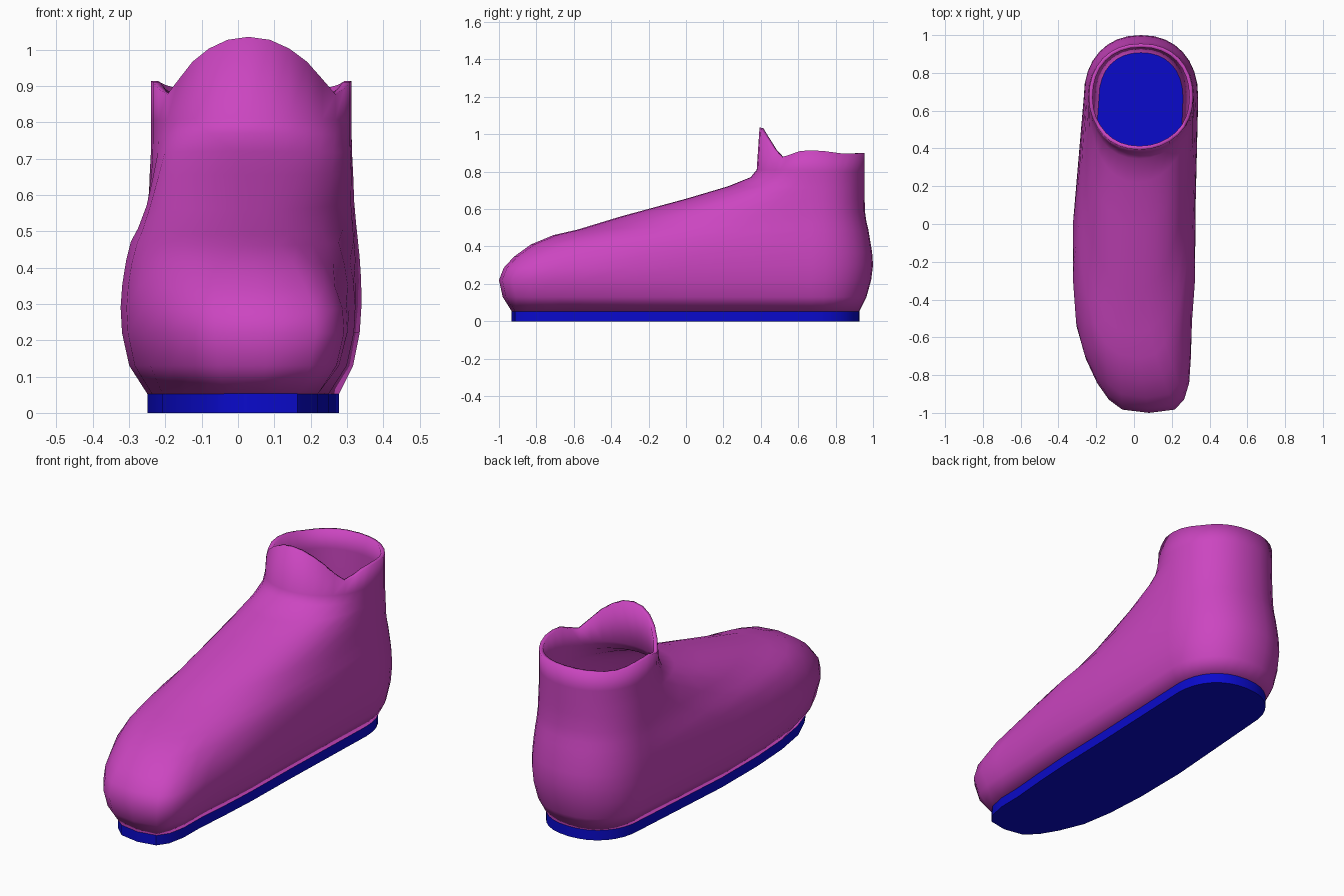
import bpy
import bmesh
import math

if "Cube" in bpy.data.objects:
    bpy.data.objects.remove(bpy.data.objects["Cube"])

SIDES = 32
CENTRE_Y = 0.67   # ankle axis


def clamp(v):
    return max(0.0, min(1.0, v))


def lerp_table(table, v):
    for (a, za), (b, zb) in zip(table, table[1:]):
        if v <= b:
            return za + (zb - za) * (v - a) / (b - a)
    return table[-1][1]


def ring(yf, zf, yb, zb, wf, wb, n):
    """Egg-shaped ring: long squarish front half, round heel half, slightly tilted."""
    pts = []
    for i in range(SIDES):
        t = 2 * math.pi * i / SIDES
        s, c = math.sin(t), math.cos(t)
        e = 2 / n if c > 0 else 2 / 2.2
        along, across = abs(c) ** e, math.copysign(abs(s) ** e, s)
        if c > 0:
            y = CENTRE_Y - (CENTRE_Y - yf) * along
            w = wb + (wf - wb) * clamp(along * 1.6)
        else:
            y = CENTRE_Y + (yb - CENTRE_Y) * along
            w = wb
        z = zf + (zb - zf) * (y - yf) / (yb - yf)
        shift = 0.037 * clamp(y / 0.5) + 0.08 * clamp((-0.6 - y) / 0.4)
        pts.append((w * across + shift, y, z))
    return pts


def loft(name, rings, color, capped=False):
    bm = bmesh.new()
    rows = [[bm.verts.new(p) for p in r] for r in rings]
    for lo, hi in zip(rows, rows[1:]):
        for i in range(SIDES):
            j = (i + 1) % SIDES
            bm.faces.new((lo[i], lo[j], hi[j], hi[i]))
    if capped:
        bm.faces.new(rows[0][::-1])
        bm.faces.new(rows[-1])
    mesh = bpy.data.meshes.new(name)
    bm.to_mesh(mesh)
    bm.free()
    obj = bpy.data.objects.new(name, mesh)
    bpy.context.collection.objects.link(obj)
    mat = bpy.data.materials.new(name + "_color")
    mat.diffuse_color = color
    mat.use_nodes = True
    mat.node_tree.nodes["Principled BSDF"].inputs["Base Color"].default_value = mat.diffuse_color
    mesh.materials.append(mat)
    bpy.ops.object.select_all(action='DESELECT')
    obj.select_set(True)
    bpy.context.view_layer.objects.active = obj
    bpy.ops.object.shade_smooth_by_angle(angle=math.radians(40))
    return obj


# Upper: front y, front z, back y, back z, front width, back width, squareness
levels = [
    (-0.93, 0.05, 0.925, 0.05, 0.262, 0.24, 3.4),
    (-0.98, 0.13, 0.965, 0.13, 0.315, 0.28, 3.6),
    (-1.00, 0.22, 0.99, 0.22, 0.335, 0.298, 3.7),
    (-0.975, 0.285, 1.00, 0.30, 0.340, 0.303, 3.6),
    (-0.92, 0.345, 0.995, 0.37, 0.338, 0.302, 3.3),
    (-0.83, 0.41, 0.985, 0.43, 0.330, 0.298, 3.0),
    (-0.71, 0.46, 0.975, 0.49, 0.318, 0.292, 2.7),
    (-0.58, 0.49, 0.965, 0.53, 0.305, 0.288, 2.5),
    (-0.35, 0.56, 0.957, 0.585, 0.288, 0.283, 2.35),
    (0.00, 0.655, 0.955, 0.66, 0.280, 0.280, 2.25),
    (0.22, 0.72, 0.955, 0.71, 0.277, 0.277, 2.1),
    (0.345, 0.77, 0.955, 0.75, 0.276, 0.276, 2.1),
    (0.378, 0.81, 0.955, 0.80, 0.276, 0.276, 2.1),
]
rings = [ring(*lv) for lv in levels]

# Ankle rim: pointed tongue at the front, dip beside it, level collar behind
rim_height = [(0.39, 1.04), (0.415, 1.0), (0.50, 0.875), (0.53, 0.88),
              (0.60, 0.91), (0.70, 0.915), (0.85, 0.895), (0.96, 0.90)]
rim = ring(0.393, 0.9, 0.955, 0.9, 0.276, 0.276, 2.1)
rings.append([(x, y, lerp_table(rim_height, y)) for x, y, _ in rim])

upper = loft("shoe_upper", rings, (0.6, 0.06, 0.53, 1))
shell = upper.modifiers.new("wall", 'SOLIDIFY')
shell.thickness = 0.02
shell.offset = -1

# Sole: flat slab under the upper
sole_shape = (0.263, 0.241, 3.4)
loft("sole", [ring(-0.932, z, 0.927, z, *sole_shape) for z in (0.0, 0.053)],
     (0.003, 0.003, 0.6, 1), capped=True)
